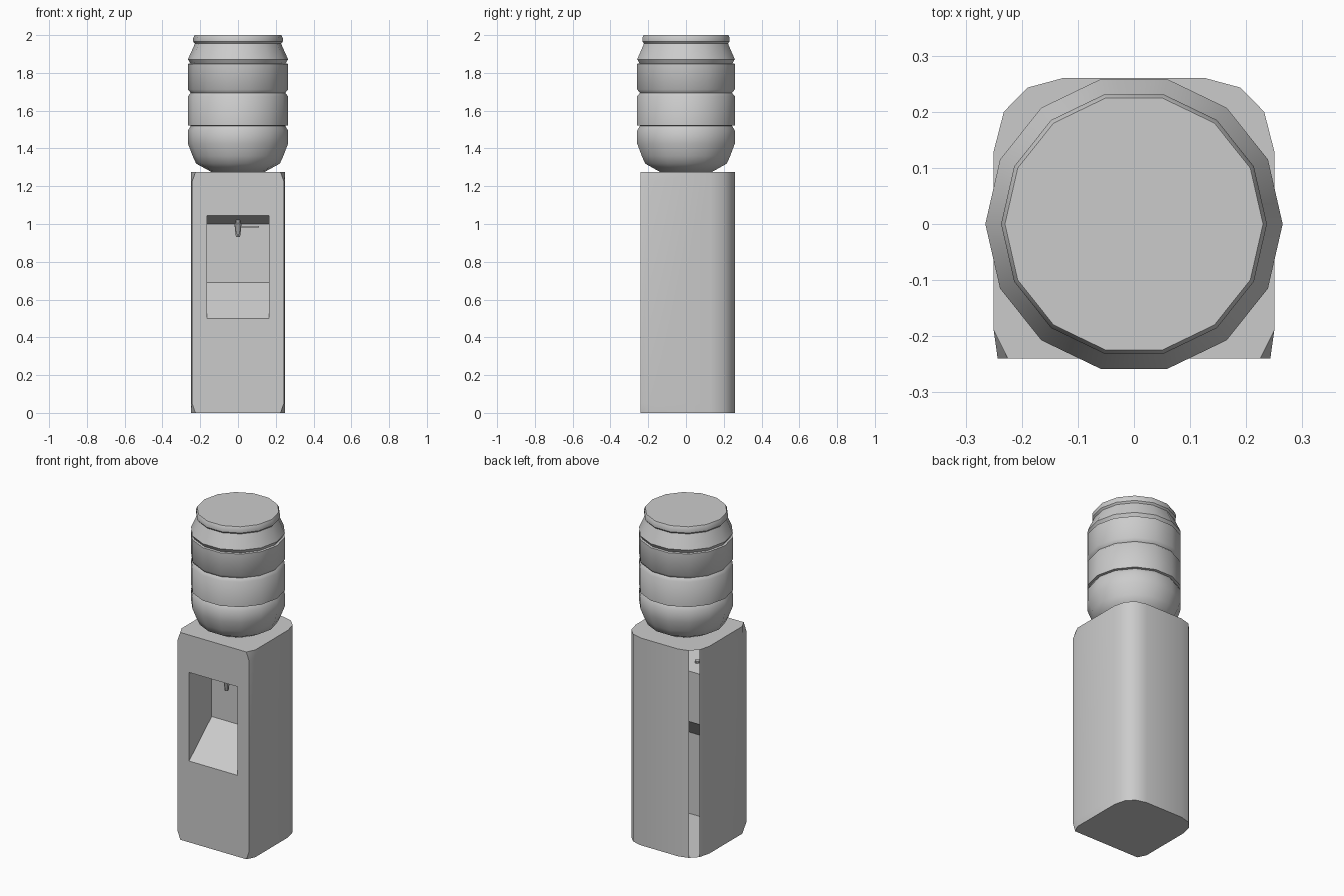
import bpy, bmesh, math

if "Cube" in bpy.data.objects:
    bpy.data.objects.remove(bpy.data.objects["Cube"])


def finish(name, bm, angle):
    bmesh.ops.recalc_face_normals(bm, faces=bm.faces[:])
    me = bpy.data.meshes.new(name)
    bm.to_mesh(me)
    bm.free()
    ob = bpy.data.objects.new(name, me)
    bpy.context.collection.objects.link(ob)
    bpy.ops.object.select_all(action='DESELECT')
    ob.select_set(True)
    bpy.context.view_layer.objects.active = ob
    bpy.ops.object.shade_smooth_by_angle(angle=math.radians(angle))
    return ob


def lathe(name, profile, sides, center=(0, 0), angle=40):
    """Closed solid turned around a vertical axis from (radius, z) points."""
    bm = bmesh.new()
    rings = []
    for r, z in profile:
        rings.append([bm.verts.new((center[0] + r * math.cos(2 * math.pi * i / sides),
                                    center[1] + r * math.sin(2 * math.pi * i / sides), z))
                      for i in range(sides)])
    for a, b in zip(rings, rings[1:]):
        for i in range(sides):
            j = (i + 1) % sides
            bm.faces.new((a[i], a[j], b[j], b[i]))
    bm.faces.new(rings[0][::-1])
    bm.faces.new(rings[-1])
    return finish(name, bm, angle)


# Cabinet shell: rounded back, clipped front corners, open strip at back left
H, FRONT, BACK = 1.275, -0.24, -0.02
half = [(0.25, -0.19), (0.25, 0.13), (0.232, 0.2), (0.19, 0.243), (0.127, 0.26)]
bm = bmesh.new()
levels = []
for z, fx in ((0, 0.225), (0.05, 0.243), (H - 0.05, 0.243), (H, 0.225)):
    right = [(fx, FRONT)] + half
    outline = right + [(-x, y) for x, y in reversed(right)]
    levels.append([bm.verts.new((x, y, z)) for x, y in outline])
n = len(levels[0])
OPEN_SEGMENT = 7
for a, b in zip(levels, levels[1:]):
    for i in range(n - 1):
        if i != OPEN_SEGMENT:
            bm.faces.new((a[i], a[i + 1], b[i + 1], b[i]))
bm.faces.new(levels[0][::-1])
bm.faces.new(levels[-1])

# Front panel around the dispensing recess, and the recess itself
W = 0.165


def loop(y, low, high):
    return [bm.verts.new((x, y, z)) for x, z in ((-W, low), (W, low), (W, high), (-W, high))]


hole = loop(FRONT, 0.5, 1.045)
rear = loop(BACK, 0.69, 1.0)
fr = [l[0] for l in levels]
fl = [l[-1] for l in levels]
bm.faces.new((fl[0], fr[0], hole[1], hole[0]))
bm.faces.new((fr[3], fl[3], hole[3], hole[2]))
bm.faces.new(fr + [hole[2], hole[1]])
bm.faces.new(fl[::-1] + [hole[0], hole[3]])
for i in range(4):
    j = (i + 1) % 4
    bm.faces.new((hole[i], hole[j], rear[j], rear[i]))
bm.faces.new(rear)
finish("cabinet", bm, 35)

# Water bottle with ribs, 14 sides
lathe("water_bottle", [
    (0.14, 1.275), (0.222, 1.32), (0.24, 1.36), (0.265, 1.425), (0.265, 1.495),
    (0.25, 1.52), (0.265, 1.522), (0.265, 1.676), (0.25, 1.694), (0.265, 1.712),
    (0.265, 1.848), (0.252, 1.85), (0.265, 1.872), (0.228, 1.955),
    (0.237, 1.965), (0.237, 1.985), (0.23, 2.0)], 14)

# Tap body hanging from the recess ceiling
TAP_Y = -0.11
lathe("tap", [(0.011, 0.93), (0.019, 1.0), (0.014, 1.004), (0.014, 1.03)], 10, (0, TAP_Y), 35)

# Tap lever
bpy.ops.mesh.primitive_cube_add(size=1, location=(0.055, TAP_Y, 0.985))
lever = bpy.context.object
lever.name = "tap_lever"
lever.scale = (0.11, 0.014, 0.007)
